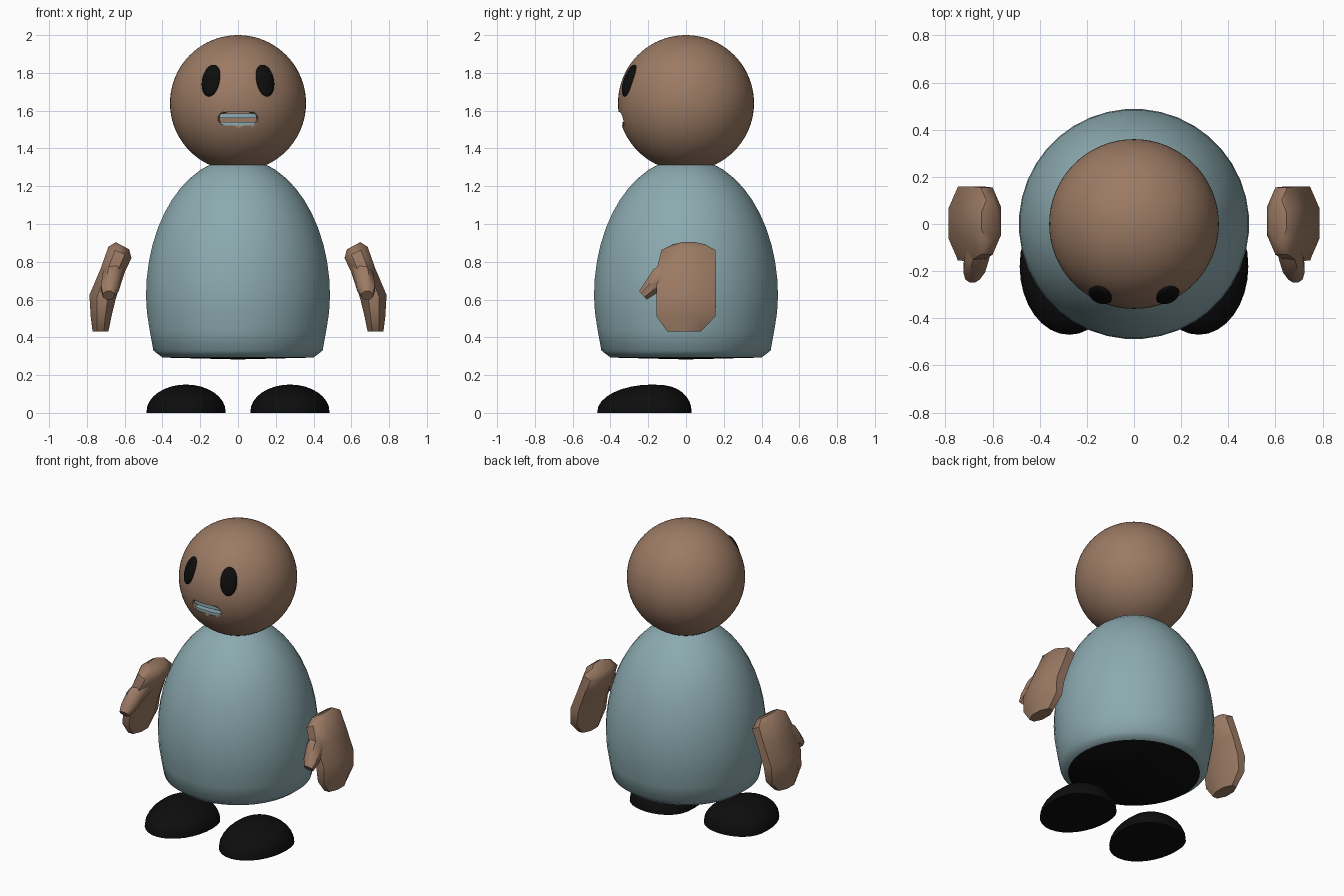
import bpy, bmesh, math
from mathutils import Vector, Matrix

if "Cube" in bpy.data.objects:
    bpy.data.objects.remove(bpy.data.objects["Cube"])


def material(name, rgb):
    m = bpy.data.materials.new(name)
    m.diffuse_color = (*rgb, 1)
    m.use_nodes = True
    m.node_tree.nodes["Principled BSDF"].inputs["Base Color"].default_value = m.diffuse_color
    return m


BROWN = material("warm_brown", (0.33, 0.195, 0.127))
BLUE = material("dusty_blue", (0.262, 0.405, 0.435))
BLACK = material("black", (0.004, 0.004, 0.004))


def finish(name, bm, mats, angle=40):
    bmesh.ops.recalc_face_normals(bm, faces=bm.faces)
    me = bpy.data.meshes.new(name)
    bm.to_mesh(me)
    bm.free()
    ob = bpy.data.objects.new(name, me)
    bpy.context.collection.objects.link(ob)
    for m in mats:
        me.materials.append(m)
    bpy.ops.object.select_all(action='DESELECT')
    ob.select_set(True)
    bpy.context.view_layer.objects.active = ob
    bpy.ops.object.shade_smooth_by_angle(angle=math.radians(angle))
    return ob


def loft(bm, rings):
    """Skin a list of closed point rings and cap both ends."""
    vs = [[bm.verts.new(p) for p in r] for r in rings]
    n = len(vs[0])
    for a, b in zip(vs, vs[1:]):
        for i in range(n):
            bm.faces.new((a[i], a[(i + 1) % n], b[(i + 1) % n], b[i]))
    return bm.faces.new(vs[0]), bm.faces.new(vs[-1])


def ring(c, u, v, n=8):
    k = 1 / math.cos(math.pi / n)
    return [Vector(c) + k * (Vector(u) * math.cos(t) + Vector(v) * math.sin(t))
            for t in (2 * math.pi * (i + 0.5) / n for i in range(n))]


def sphere(matrix, u=32, v=24):
    bm = bmesh.new()
    bmesh.ops.create_uvsphere(bm, u_segments=u, v_segments=v, radius=1, matrix=matrix)
    return bm


# Body: egg-shaped gown with a chamfered hem and a dark underside
profile = [(0.40, 0.293), (0.448, 0.33), (0.468, 0.44), (0.482, 0.53)]
for i in range(13):
    t = math.radians(88) * i / 12
    profile.append((0.487 * math.cos(t), 0.62 + 0.73 * math.sin(t)))
bm = bmesh.new()
loft(bm, [ring((0, 0, z), (r, 0, 0), (0, r, 0), 40) for r, z in profile])
for f in bm.faces:
    f.material_index = 1 if f.calc_center_median().z < 0.3 else 0
base = min(bm.faces, key=lambda f: f.calc_center_median().z)
centre = bmesh.ops.poke(bm, faces=[base])["verts"][0]
centre.co.z = 0.283
finish("body", bm, [BLUE, BLACK], 50)

# Head with a carved mouth
HEAD = Vector((0, 0, 1.64))
R = 0.36
head = finish("head", sphere(Matrix.Translation(HEAD) @ Matrix.Scale(R, 4), 64, 40), [BROWN])
bm = bmesh.new()
loft(bm, [ring((0, y, 1.557), (0.108 * s, 0, 0), (0, 0, 0.042 * s), 16)
          for y, s in ((-0.42, 1.15), (-0.345, 1.0), (-0.29, 0.9))])
for v in bm.verts:  # squarer corners
    v.co.z = 1.557 + max(-0.036, min(0.036, (v.co.z - 1.557) * 1.25))
cutter = finish("mouth_cutter", bm, [BROWN])
cutter.hide_render = True
cutter.hide_viewport = True
mod = head.modifiers.new("mouth", 'BOOLEAN')
mod.operation = 'DIFFERENCE'
mod.solver = 'EXACT'
mod.object = cutter

# Teeth: two rows following the curve of the face
for name, z, h in (("upper_teeth", 1.573, 0.013), ("lower_teeth", 1.529, 0.010)):
    bm = bmesh.new()
    rings = []
    for i in range(9):
        x = -0.098 + 0.196 * i / 8
        y = -math.sqrt(0.335 ** 2 - x * x)
        rings.append([(x, y + dy, z + dz) for dy, dz in
                      ((0, -h), (0, h), (0.04, h), (0.04, -h))])
    loft(bm, rings)
    finish(name, bm, [BLUE])

for side, s in (("right", -1), ("left", 1)):
    # Eye: flattened oval lying on the head
    n = Vector((0.145 * s, -0.306, 0.122)).normalized()
    up = (Vector((0, 0, 1)) - n * n.z).normalized()
    across = up.cross(n)
    rot = Matrix((across, n, up)).transposed().to_4x4()
    mat = Matrix.Translation(HEAD + n * 0.352) @ rot @ Matrix.Diagonal((0.053, 0.024, 0.089, 1))
    finish(side + "_eye", sphere(mat, 24, 16), [BLACK])

    # Foot: flat-soled dome, blunt at the heel and tapered at the toe
    bm = sphere(Matrix.Identity(4), 32, 16)
    bmesh.ops.bisect_plane(bm, geom=bm.verts[:] + bm.edges[:] + bm.faces[:],
                           plane_co=(0, 0, 0), plane_no=(0, 0, 1), clear_inner=True)
    bmesh.ops.holes_fill(bm, edges=[e for e in bm.edges if e.is_boundary])
    for v in bm.verts:
        x, y, z = v.co
        y = 0.21 * y ** 0.75 if y > 0 else 0.29 * y
        v.co = (s * 0.275 + 0.21 * x, -0.18 + y, 0.005 + 0.145 * z if z > 1e-4 else 0)
    finish(side + "_foot", bm, [BLACK])

    # Hand: bent mitten (x, z, half thickness, back and front edge)
    palm = [(0.612, 0.885, 0.04, -0.07, 0.10), (0.625, 0.85, 0.068, -0.13, 0.155),
            (0.67, 0.74, 0.062, -0.158, 0.16), (0.718, 0.61, 0.07, -0.155, 0.16),
            (0.725, 0.51, 0.055, -0.155, 0.155), (0.728, 0.432, 0.042, -0.10, 0.08)]
    tilt = [28, 26, 22, 12, 0, 0]
    rings = []
    for (x, z, t, y0, y1), a in zip(palm, tilt):
        a = math.radians(a)
        rings.append(ring((s * x, (y0 + y1) / 2, z),
                          (s * t * math.cos(a), 0, t * math.sin(a)),
                          (0, (y1 - y0) / 2, 0)))
    bm = bmesh.new()
    loft(bm, rings)
    finish(side + "_hand", bm, [BROWN], 45)

    # Thumb: short tapered stub pointing forward and down
    thumb = [(0.65, -0.07, 0.76, 0.05, 0.06), (0.667, -0.135, 0.715, 0.052, 0.058),
             (0.678, -0.195, 0.655, 0.046, 0.04), (0.685, -0.228, 0.622, 0.03, 0.03)]
    bm = bmesh.new()
    loft(bm, [ring((s * x, y, z), (w, 0, 0), (0, -0.66 * h, 0.75 * h))
              for x, y, z, w, h in thumb])
    finish(side + "_thumb", bm, [BROWN], 45)
